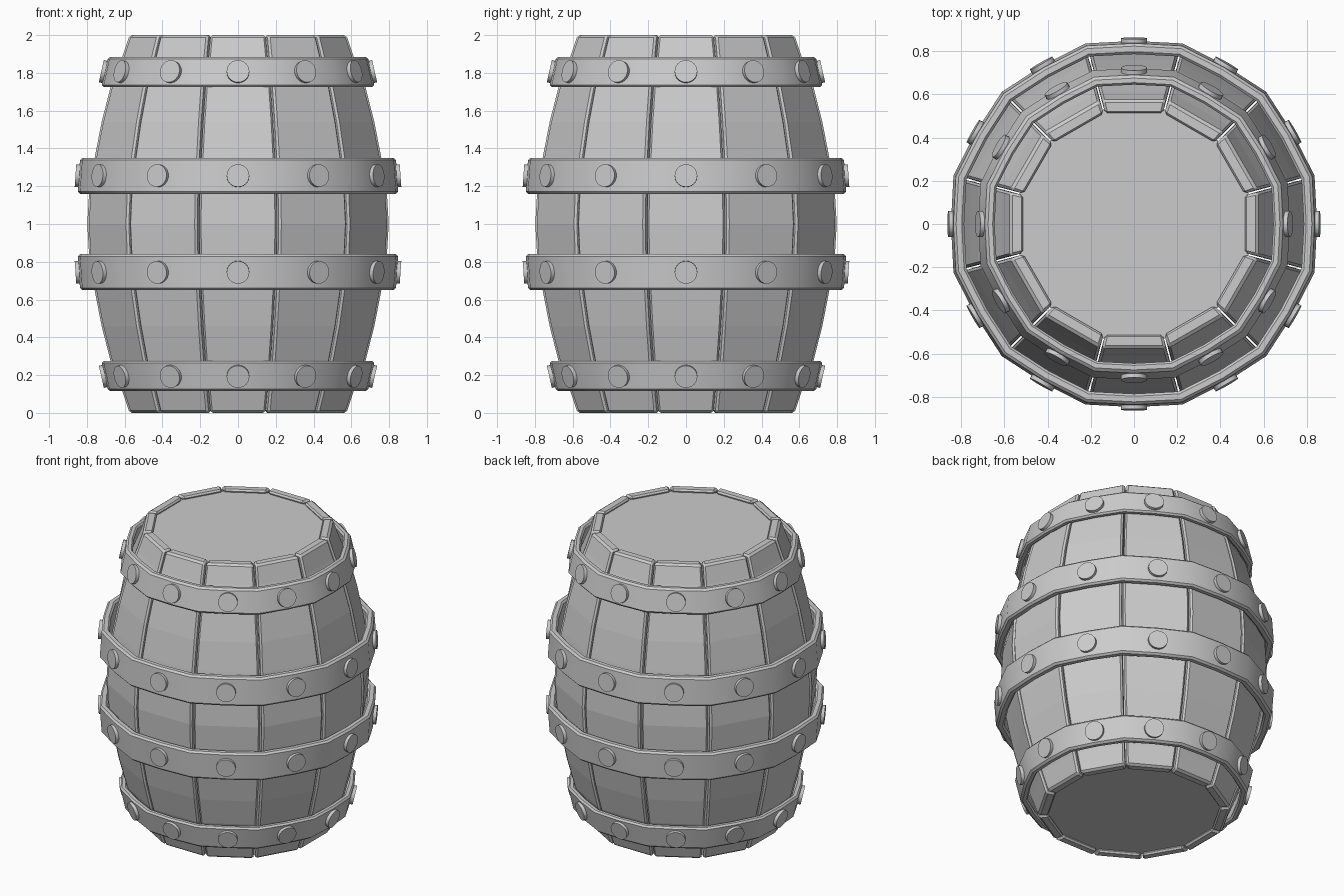
import bpy, bmesh, math
from mathutils import Matrix, Vector

if "Cube" in bpy.data.objects:
    bpy.data.objects.remove(bpy.data.objects["Cube"])

N = 12
STEP = 2 * math.pi / N
TAN = math.tan(STEP / 2)


def finish(name, bm, bevel=0.0, smooth=False):
    bmesh.ops.recalc_face_normals(bm, faces=bm.faces)
    me = bpy.data.meshes.new(name)
    bm.to_mesh(me)
    bm.free()
    ob = bpy.data.objects.new(name, me)
    bpy.context.collection.objects.link(ob)
    if bevel:
        mod = ob.modifiers.new("edge_bevel", 'BEVEL')
        mod.width = bevel
        mod.segments = 1
        mod.limit_method = 'ANGLE'
        mod.angle_limit = math.radians(32)
    if smooth:
        bpy.ops.object.select_all(action='DESELECT')
        ob.select_set(True)
        bpy.context.view_layer.objects.active = ob
        bpy.ops.object.shade_smooth_by_angle(angle=math.radians(30))
    return ob


def skin(bm, sections, closed):
    # join matching loops of vertices with quads
    n = len(sections)
    for i in range(n if closed else n - 1):
        a, b = sections[i], sections[(i + 1) % n]
        for j in range(len(a)):
            k = (j + 1) % len(a)
            bm.faces.new((a[j], a[k], b[k], b[j]))
    if not closed:
        bm.faces.new(sections[0])
        bm.faces.new(sections[-1])


# Staves: outer face distance against height above the barrel's middle
half = [(0.0, 0.798), (0.17, 0.788), (0.35, 0.759), (0.54, 0.722),
        (0.72, 0.676), (0.88, 0.614), (1.0, 0.574)]
profile = [(1 - t, r) for t, r in reversed(half[1:])] + [(1 + t, r) for t, r in half]
GAP, THICK = 0.006, 0.064
for i in range(N):
    bm = bmesh.new()
    rot = Matrix.Rotation(i * STEP, 3, 'Z')
    sections = []
    for z, r in profile:
        q = r - THICK
        wo, wi = r * TAN - GAP, q * TAN - GAP * 0.5
        pts = [(-wo, -r, z), (wo, -r, z), (wi, -q, z), (-wi, -q, z)]
        sections.append([bm.verts.new(rot @ Vector(p)) for p in pts])
    skin(bm, sections, False)
    finish(f"stave_{i + 1}", bm, 0.012)

# Lids, set slightly inside the stave ends
for name, z in (("bottom_lid", 0.035), ("top_lid", 1.965)):
    bm = bmesh.new()
    bmesh.ops.create_cone(bm, cap_ends=True, segments=N, depth=0.03,
                          radius1=0.53 / math.cos(STEP / 2),
                          radius2=0.53 / math.cos(STEP / 2),
                          matrix=Matrix.Translation((0, 0, z)) @ Matrix.Rotation(STEP / 2, 4, 'Z'))
    finish(name, bm)


def hoop(name, side, t0, t1, r0, r1, thick):
    # band with chamfered corners between the rivet flats
    bm = bmesh.new()
    sections = []
    for i in range(2 * N):
        a = i * STEP / 2
        k = 1.021 if i % 2 else 1.0
        pts = [(r0, t0), (r1, t1), (r1 - thick, t1), (r0 - thick, t0)]
        sections.append([bm.verts.new((r * k * math.sin(a), -r * k * math.cos(a), 1 + side * t))
                         for r, t in pts])
    skin(bm, sections, True)
    finish(name + "_hoop", bm, 0.012, True)

    # rivets centred on the band flats, tilted with the band
    bm = bmesh.new()
    tilt = math.atan2(r0 - r1, t1 - t0) * side
    for i in range(N):
        m = (Matrix.Rotation(i * STEP, 4, 'Z')
             @ Matrix.Translation((0, -(r0 + r1) / 2, 1 + side * (t0 + t1) / 2))
             @ Matrix.Rotation(math.pi / 2 - tilt, 4, 'X'))
        bmesh.ops.create_cone(bm, cap_ends=True, segments=24, depth=0.036,
                              radius1=0.06, radius2=0.06, matrix=m)
    finish(name + "_rivets", bm, 0, True)


for side, label in ((1, "upper"), (-1, "lower")):
    hoop(label + "_middle", side, 0.16, 0.35, 0.849, 0.836, 0.05)
    hoop(label + "_end", side, 0.725, 0.885, 0.724, 0.688, 0.045)
